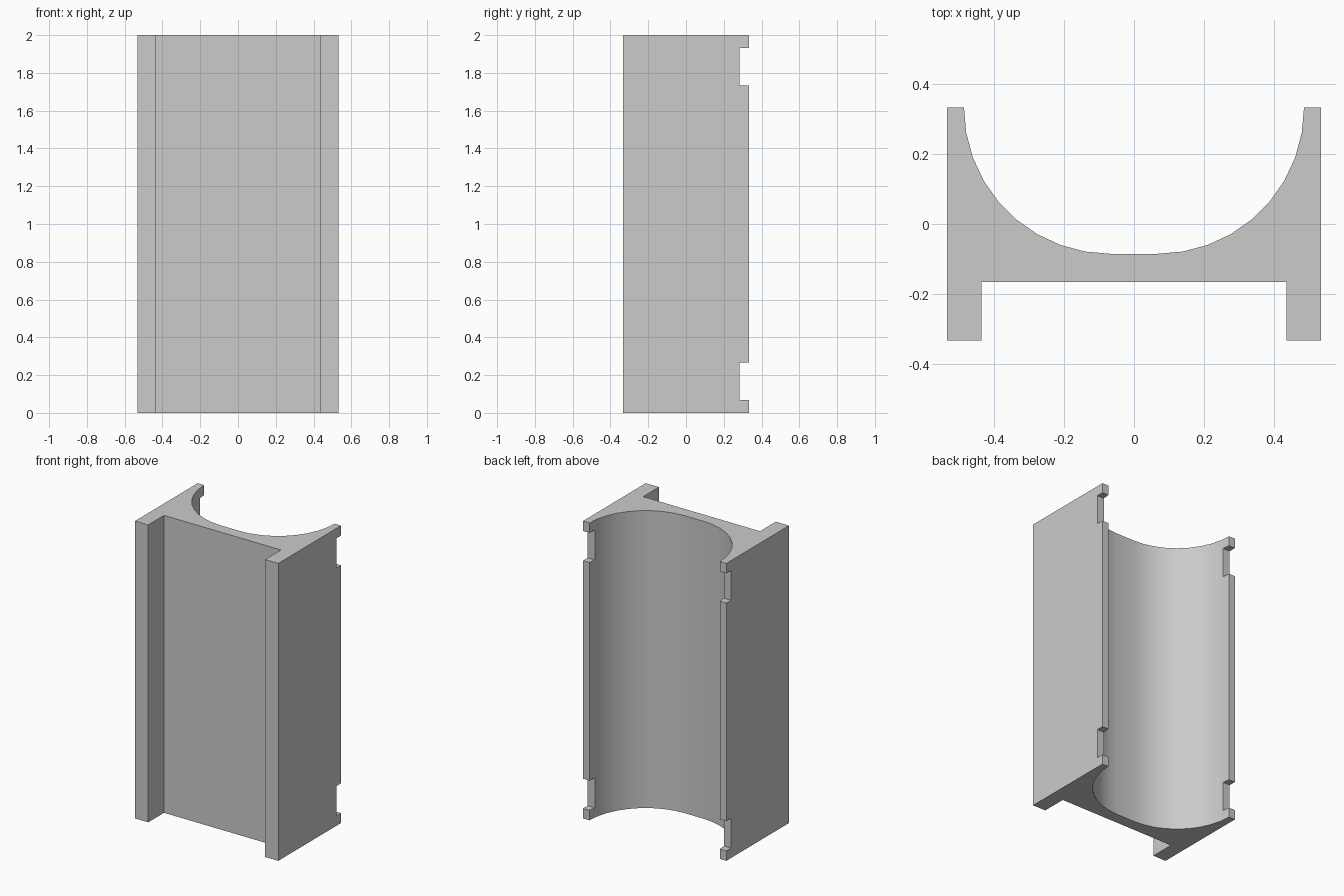
import bpy
import bmesh
from math import sin, cos, pi, radians

if "Cube" in bpy.data.objects:
    bpy.data.objects.remove(bpy.data.objects["Cube"], do_unlink=True)

HEIGHT = 2.0
HALF_W, HALF_D = 0.533, 0.333     # outer half width and half depth
LEG_X, WEB_Y = 0.435, -0.165      # inner face of front flanges, front of web
RADIUS, FLAT = 0.418, 0.067       # trough corner radius and half flat
STEPS = 9
NOTCH_Y, NOTCH_H, NOTCH_INSET = 0.283, 0.2, 0.067

grey = bpy.data.materials.new("plain grey")
grey.use_nodes = True
grey.diffuse_color = (0.6, 0.6, 0.6, 1)
grey.node_tree.nodes["Principled BSDF"].inputs["Base Color"].default_value = (0.6, 0.6, 0.6, 1)


def extrude_profile(name, points, z0, z1):
    """Closed XY outline extruded upward into a solid."""
    bm = bmesh.new()
    face = bm.faces.new([bm.verts.new((x, y, z0)) for x, y in points])
    top = bmesh.ops.extrude_face_region(bm, geom=[face])["geom"]
    bmesh.ops.translate(bm, vec=(0, 0, z1 - z0),
                        verts=[v for v in top if isinstance(v, bmesh.types.BMVert)])
    bmesh.ops.recalc_face_normals(bm, faces=bm.faces)
    mesh = bpy.data.meshes.new(name)
    bm.to_mesh(mesh)
    bm.free()
    mesh.materials.append(grey)
    obj = bpy.data.objects.new(name, mesh)
    bpy.context.collection.objects.link(obj)
    return obj


# Half outline: front web, flange, side wall, rim, then the rounded trough
half = [(LEG_X, WEB_Y), (LEG_X, -HALF_D), (HALF_W, -HALF_D), (HALF_W, HALF_D)]
for i in range(STEPS + 1):
    a = i * pi / 2 / STEPS
    half.append((FLAT + RADIUS * cos(a), HALF_D - RADIUS * sin(a)))
outline = half + [(-x, y) for x, y in reversed(half)]
channel = extrude_profile("channel_body", outline, 0, HEIGHT)

# Rim notches near both ends, cut across both rims
for z in (NOTCH_INSET, HEIGHT - NOTCH_INSET - NOTCH_H):
    box = [(-1, NOTCH_Y), (1, NOTCH_Y), (1, 1), (-1, 1)]
    cutter = extrude_profile("notch_cutter", box, z, z + NOTCH_H)
    cutter.hide_render = True
    mod = channel.modifiers.new("notch", 'BOOLEAN')
    mod.operation = 'DIFFERENCE'
    mod.solver = 'EXACT'
    mod.object = cutter
    bpy.context.view_layer.objects.active = channel
    bpy.ops.object.modifier_apply(modifier=mod.name)
    bpy.data.objects.remove(cutter, do_unlink=True)

# Smooth trough, crisp corners
bpy.ops.object.select_all(action='DESELECT')
channel.select_set(True)
bpy.context.view_layer.objects.active = channel
bpy.ops.object.shade_smooth_by_angle(angle=radians(30))
